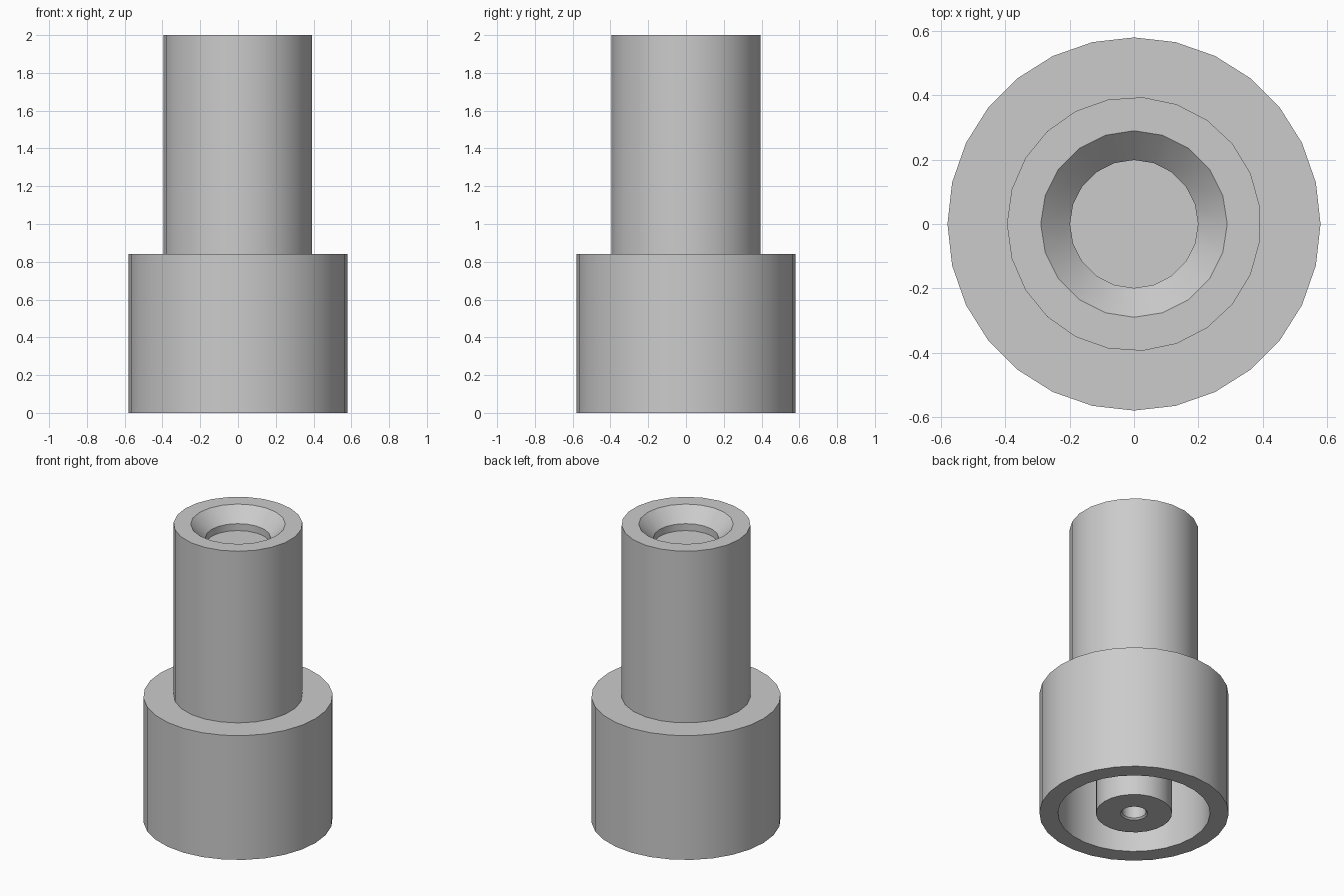
import bpy, bmesh, math

if "Cube" in bpy.data.objects:
    bpy.data.objects.remove(bpy.data.objects["Cube"])

# One plain grey finish
GREY = (0.6, 0.6, 0.6, 1)
grey = bpy.data.materials.new("plain grey")
grey.use_nodes = True
grey.diffuse_color = GREY
grey.node_tree.nodes["Principled BSDF"].inputs["Base Color"].default_value = GREY


def lathe(name, profile, sides, start=0.0):
    """Turn an (r, z) profile, which begins and ends on the axis, into a solid."""
    bm = bmesh.new()
    rings = []
    for r, z in profile:
        if r == 0:
            rings.append([bm.verts.new((0, 0, z))])
        else:
            angles = [start + math.tau * i / sides for i in range(sides)]
            rings.append([bm.verts.new((r * math.cos(a), r * math.sin(a), z)) for a in angles])
    for a, b in zip(rings, rings[1:]):
        if len(a) == 1:
            bm.faces.new(b)
        elif len(b) == 1:
            bm.faces.new(a)
        else:
            for i in range(sides):
                j = (i + 1) % sides
                bm.faces.new((a[i], a[j], b[j], b[i]))
    # The axis points only mark where a flat cap closes the solid
    bmesh.ops.delete(bm, geom=[v for v in bm.verts if not v.link_faces], context='VERTS')
    bmesh.ops.recalc_face_normals(bm, faces=bm.faces)
    mesh = bpy.data.meshes.new(name)
    bm.to_mesh(mesh)
    bm.free()
    mesh.materials.append(grey)
    obj = bpy.data.objects.new(name, mesh)
    bpy.context.collection.objects.link(obj)
    return obj


def activate(obj):
    bpy.ops.object.select_all(action='DESELECT')
    obj.select_set(True)
    bpy.context.view_layer.objects.active = obj


BASE_TOP, TOP, CAVITY = 0.84, 2.0, 0.72

# Wide base, hollow from below
base = lathe("base_shell", [(0, BASE_TOP), (0.58, BASE_TOP), (0.58, 0), (0.466, 0),
                            (0.466, CAVITY), (0, CAVITY)], 28)

# Central post inside the base, with a chamfered blind hole
post = lathe("inner_post", [(0, CAVITY), (0.233, CAVITY), (0.233, 0), (0.083, 0),
                            (0.073, 0.01), (0.073, 0.4), (0, 0.4)], 24)

# Upper column with a countersunk socket cut in its top
column = lathe("upper_column", [(0, BASE_TOP), (0.395, BASE_TOP), (0.395, TOP), (0, TOP)],
               23, math.pi)
socket = lathe("socket_cutter", [(0, 1.863), (0.199, 1.863), (0.199, 1.91),
                                 (0.29, TOP), (0.381, 2.09), (0, 2.09)], 20)
socket.hide_render = True
cut = column.modifiers.new("socket", 'BOOLEAN')
cut.operation = 'DIFFERENCE'
cut.solver = 'EXACT'
cut.object = socket
activate(column)
bpy.ops.object.modifier_apply(modifier=cut.name)
bpy.data.objects.remove(socket)

# Round walls shade smoothly, rims stay crisp
for part in (base, post, column):
    activate(part)
    bpy.ops.object.shade_smooth_by_angle(angle=math.radians(30))
